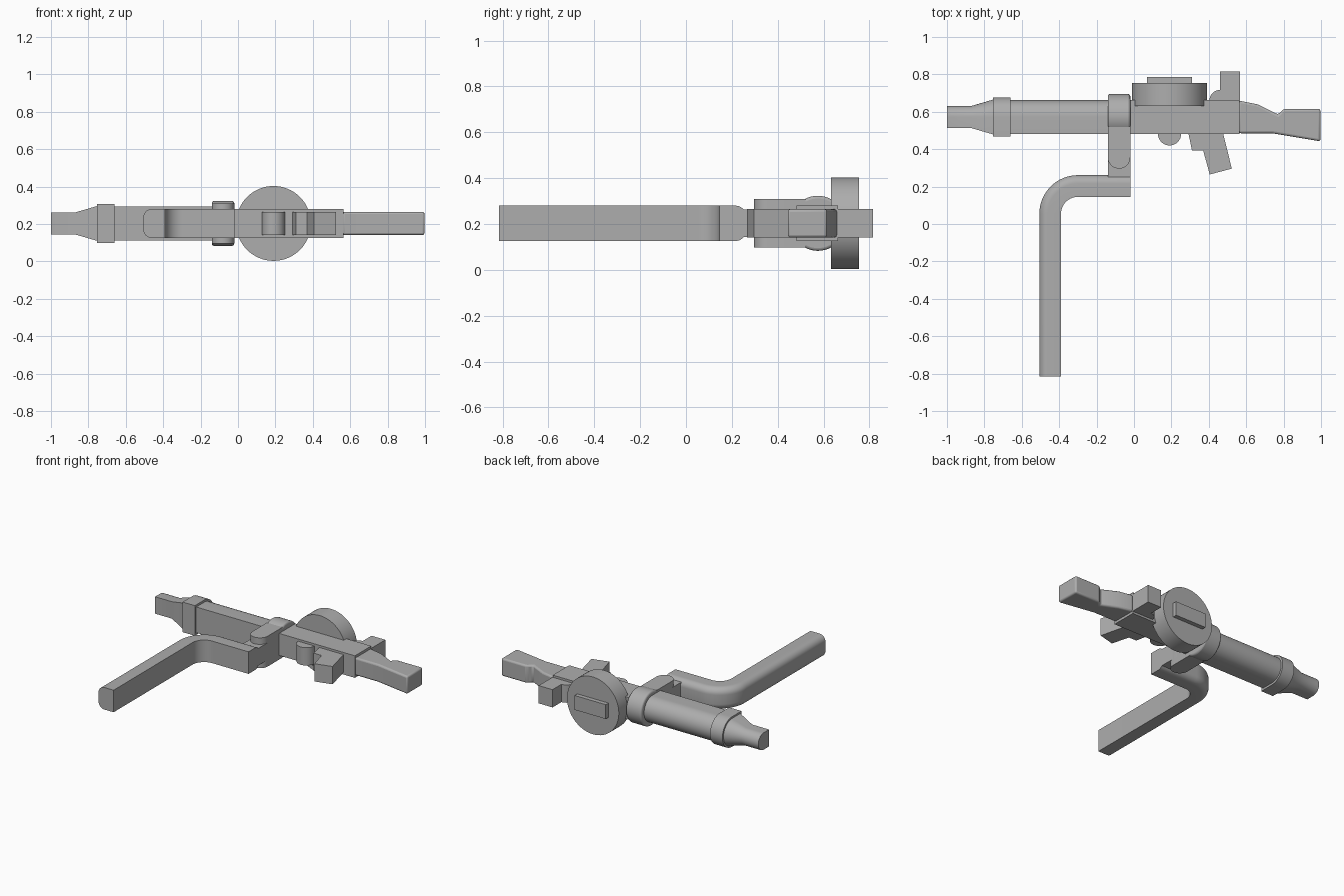
import bpy, bmesh
from math import sin, cos, pi

cube = bpy.data.objects.get("Cube")
if cube:
    bpy.data.objects.remove(cube)

grey = bpy.data.materials.new("plain grey")
grey.use_nodes = True
COLOUR = (0.42, 0.42, 0.42, 1)
grey.diffuse_color = COLOUR
grey.node_tree.nodes["Principled BSDF"].inputs["Base Color"].default_value = COLOUR

MID = 0.203      # height of the shared centre plane
AXIS = 0.572     # y of the barrel axis
parts = []


def loft(name, rings, bevel=0.0):
    """Skin a list of equal closed rings and cap both ends."""
    bm = bmesh.new()
    loops = [[bm.verts.new(p) for p in ring] for ring in rings]
    n = len(loops[0])
    for a, b in zip(loops, loops[1:]):
        for i in range(n):
            j = (i + 1) % n
            bm.faces.new((a[i], a[j], b[j], b[i]))
    bm.faces.new(loops[0][::-1])
    bm.faces.new(loops[-1])
    bmesh.ops.recalc_face_normals(bm, faces=bm.faces[:])
    mesh = bpy.data.meshes.new(name)
    bm.to_mesh(mesh)
    bm.free()
    mesh.materials.append(grey)
    ob = bpy.data.objects.new(name, mesh)
    bpy.context.collection.objects.link(ob)
    if bevel:
        mod = ob.modifiers.new("soft edges", "BEVEL")
        mod.width = bevel
        mod.segments = 3
        mod.limit_method = "ANGLE"
    parts.append(ob)
    return ob


def plate(name, outline, half, bevel=0.0):
    """Extrude an xy outline to both sides of the centre plane."""
    return loft(name, [[(x, y, MID + s * half) for x, y in outline] for s in (-1, 1)], bevel)


def box(name, x0, x1, y0, y1, half, bevel=0.0):
    return plate(name, [(x0, y0), (x1, y0), (x1, y1), (x0, y1)], half, bevel)


def arc(cx, cy, r, start, end, n=16):
    return [(cx + r * cos(start + (end - start) * i / n),
             cy + r * sin(start + (end - start) * i / n)) for i in range(n + 1)]


def d_ring(x, r):
    """Section with a flat front and a half-round back."""
    pts = [(AXIS - r, MID + r), (AXIS - r, MID - r)] + arc(AXIS, MID, r, -pi / 2, pi / 2, 24)
    return [(x, y, z) for y, z in pts]


# Barrel group
loft("barrel", [d_ring(-0.75, 0.09), d_ring(-0.02, 0.09)])
loft("muzzle", [d_ring(-1.0, 0.059), d_ring(-0.87, 0.059), d_ring(-0.75, 0.094)])
loft("barrel_collar", [d_ring(-0.755, 0.105), d_ring(-0.66, 0.105)])

# Receiver, stock and grip
box("receiver", -0.02, 0.565, 0.482, 0.662, 0.077)
plate("stock", [(0.56, 0.66), (0.66, 0.64), (0.77, 0.585), (0.80, 0.615), (0.997, 0.615),
                (0.997, 0.442), (0.74, 0.485), (0.56, 0.485)], 0.062, 0.012)
plate("grip", [(0.29, 0.49), (0.31, 0.392), (0.37, 0.392), (0.405, 0.265),
               (0.523, 0.296), (0.475, 0.49)], 0.062)
plate("trigger_guard", arc(0.19, 0.482, 0.062, pi, 2 * pi), 0.062)
plate("rear_sight", arc(0.46, 0.66, 0.057, pi, pi / 2, 10)
      + [(0.46, 0.815), (0.567, 0.815), (0.567, 0.66)], 0.062)

# Drum magazine
circle = arc(0.19, MID, 0.2, 0, 2 * pi, 64)[:-1]
loft("drum", [[(x, y, z) for x, z in circle] for y in (0.632, 0.755)])
box("drum_plate", 0.07, 0.31, 0.75, 0.785, 0.05)

# Clamp, fork and tongue
clamp = arc(0.575, MID, 0.12, 0, 2 * pi, 48)[:-1]
loft("clamp_ring", [[(x, y, z) for y, z in clamp] for x in (-0.14, -0.02)], 0.012)
plate("fork", arc(-0.08, 0.356, 0.06, pi, 2 * pi) + [(-0.02, 0.52), (-0.14, 0.52)], 0.106)
box("tongue", -0.14, -0.02, 0.24, 0.40, 0.06)

# Bent support arm, rounded on its outer side
HALF_Z, WIDTH, R = 0.077, 0.116, 0.045
section = ([(0, -HALF_Z)] + arc(WIDTH - R, R - HALF_Z, R, -pi / 2, 0, 8)
           + arc(WIDTH - R, HALF_Z - R, R, 0, pi / 2, 8) + [(0, HALF_Z)])
INNER = 0.09
bend = [(-0.30, 0.055, pi / 2 + pi / 2 * i / 20) for i in range(21)]
path = [(-0.02, 0.055, pi / 2)] + bend + [(-0.30, -0.815, pi)]
loft("support_arm", [[(cx + (INNER + u) * cos(a), cy + (INNER + u) * sin(a), MID + w)
                      for u, w in section] for cx, cy, a in path])

# Smooth the curved sides and keep the edges crisp
bpy.ops.object.select_all(action="DESELECT")
for ob in parts:
    ob.select_set(True)
bpy.context.view_layer.objects.active = parts[0]
bpy.ops.object.shade_smooth_by_angle()
